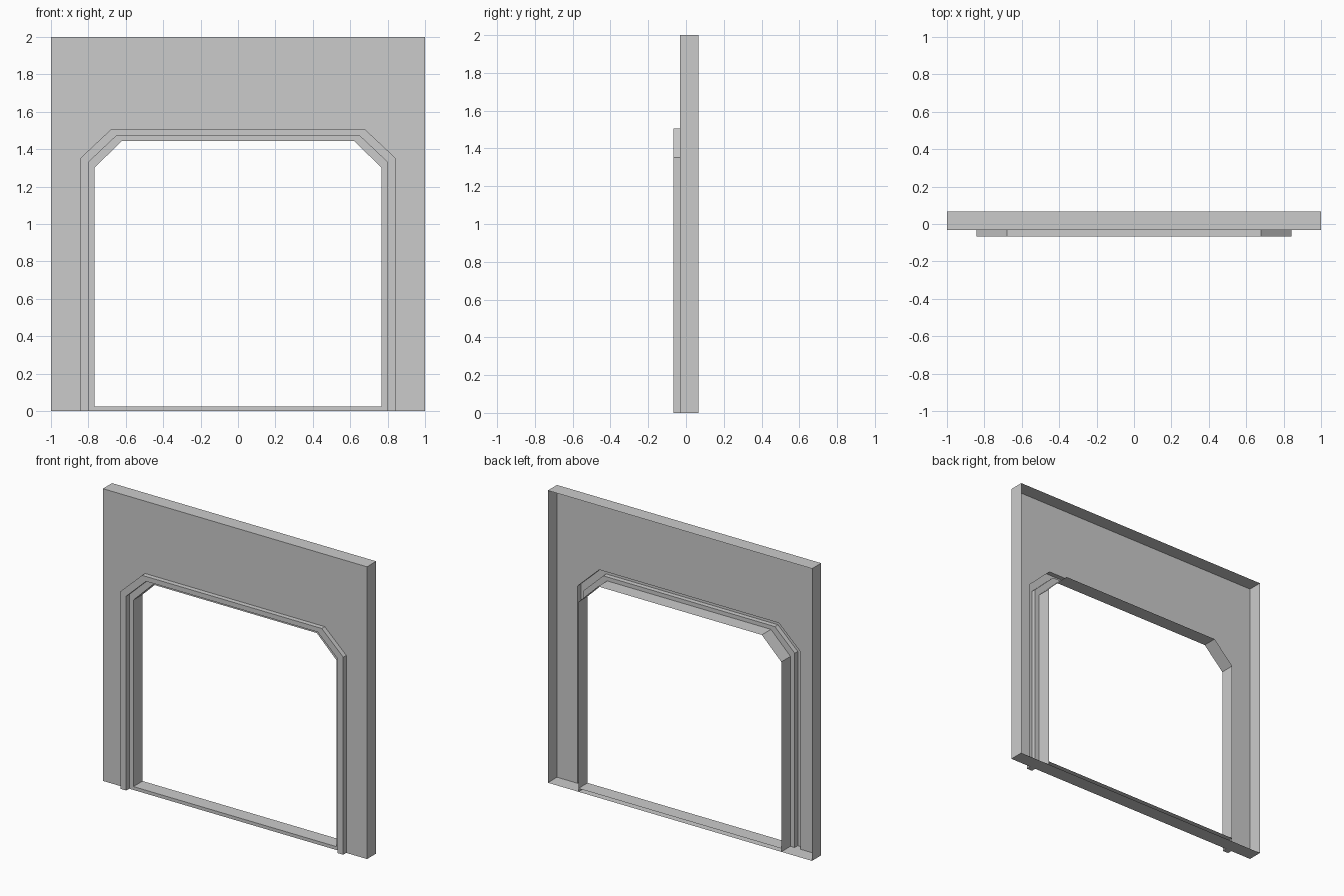
import bpy, bmesh

cube = bpy.data.objects.get("Cube")
if cube:
    bpy.data.objects.remove(cube, do_unlink=True)

TRIM_Y, FRONT_Y, BACK_Y = -0.066, -0.033, 0.066
HEIGHT = 2.0
SILL_Z = 0.023

grey = bpy.data.materials.new("plain grey")
grey.use_nodes = True
COLOUR = (0.6, 0.6, 0.6, 1)
grey.diffuse_color = COLOUR
grey.node_tree.nodes["Principled BSDF"].inputs["Base Color"].default_value = COLOUR


def arch(half, corner_x, shoulder, top):
    """Outline of a doorway with clipped upper corners, from left foot to right foot."""
    side = [(half, 0), (half, shoulder), (corner_x, top)]
    return side + [(-x, z) for x, z in reversed(side)]


def strip(bm, path_a, y_a, path_b, y_b, closed=False):
    """Quads joining two outlines placed at their own depths."""
    a = [bm.verts.new((x, y_a, z)) for x, z in path_a]
    b = [bm.verts.new((x, y_b, z)) for x, z in path_b]
    count = len(a)
    for i in range(count if closed else count - 1):
        j = (i + 1) % count
        bm.faces.new((a[i], a[j], b[j], b[i]))


def finish(bm, name):
    bmesh.ops.remove_doubles(bm, verts=bm.verts, dist=0.0001)
    mesh = bpy.data.meshes.new(name)
    bm.to_mesh(mesh)
    bm.free()
    mesh.materials.append(grey)
    obj = bpy.data.objects.new(name, mesh)
    bpy.context.collection.objects.link(obj)


outer = arch(0.843, 0.68, 1.352, 1.505)
middle = arch(0.80, 0.65, 1.33, 1.472)
inner = arch(0.768, 0.62, 1.30, 1.445)

# Wall: front sheet with the doorway cut out, and a rim; the back is open
bm = bmesh.new()
rim = [(1, 0), (1, HEIGHT), (-1, HEIGHT), (-1, 0)]
outline = rim + outer[::-1]
bm.faces.new([bm.verts.new((x, FRONT_Y, z)) for x, z in outline]).normal_flip()
strip(bm, rim, BACK_Y, rim, FRONT_Y, closed=True)
finish(bm, "wall_panel")

# Door trim: raised band, step back, and the reveal through the wall
bm = bmesh.new()
strip(bm, outer, FRONT_Y, outer, TRIM_Y)
strip(bm, outer, TRIM_Y, middle, TRIM_Y)
strip(bm, middle, TRIM_Y, middle, FRONT_Y)
strip(bm, middle, FRONT_Y, inner, FRONT_Y)
strip(bm, inner, FRONT_Y, inner, BACK_Y)
for side in (-1, 1):
    foot = [(side * outer[0][0], 0), (side * middle[0][0], 0)]
    strip(bm, foot[::side], FRONT_Y, foot[::side], TRIM_Y)
finish(bm, "door_trim")

# Threshold across the foot of the doorway
bm = bmesh.new()
half = inner[0][0]
low = [(-half, 0), (half, 0)]
high = [(-half, SILL_Z), (half, SILL_Z)]
strip(bm, low, FRONT_Y, high, FRONT_Y)
strip(bm, high, FRONT_Y, high, BACK_Y)
finish(bm, "door_sill")
